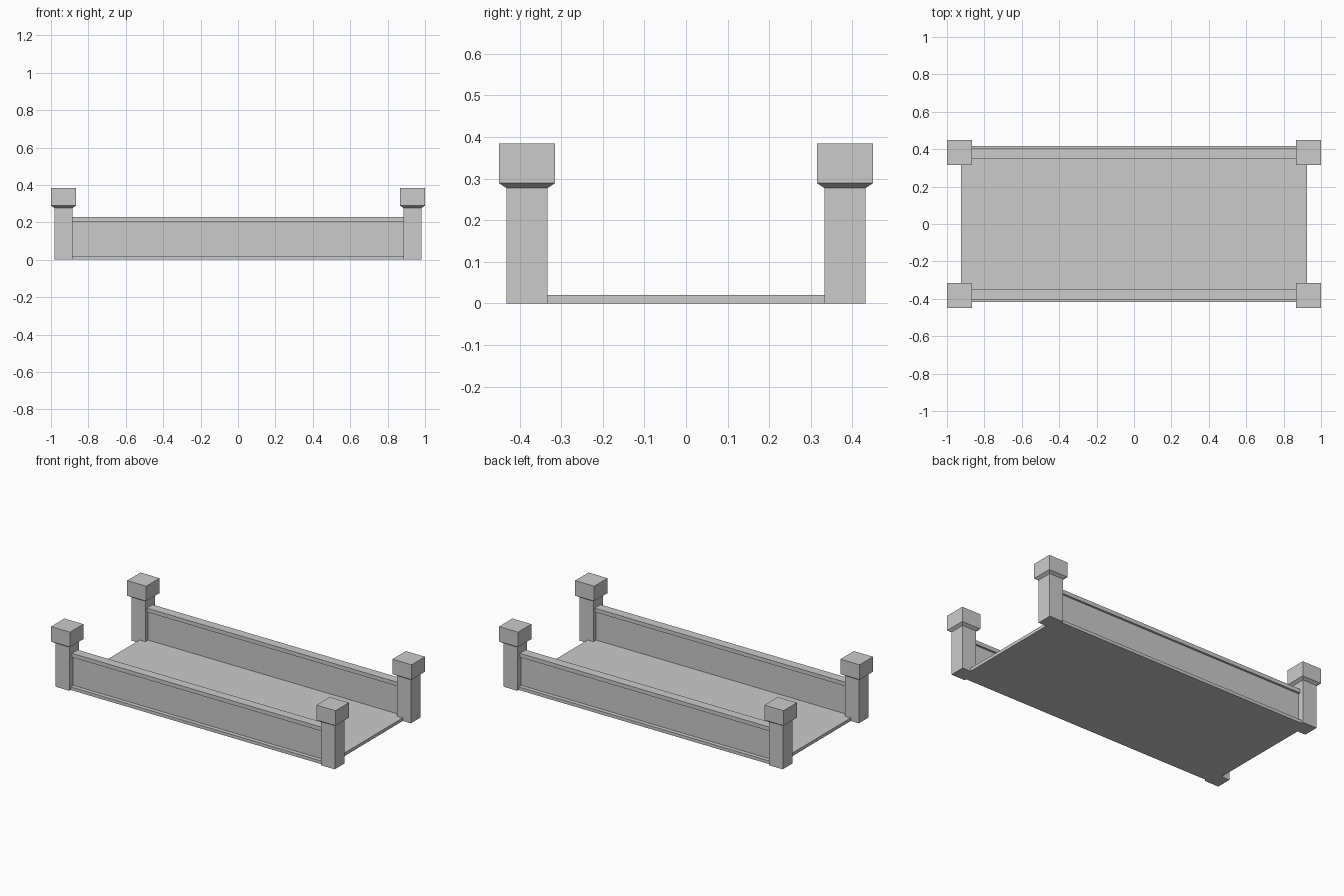
import bpy
import bmesh

cube = bpy.data.objects.get("Cube")
if cube:
    bpy.data.objects.remove(cube, do_unlink=True)

# Single plain stone colour
stone = bpy.data.materials.new("grey_stone")
stone.use_nodes = True
GREY = (0.6, 0.6, 0.6, 1.0)
stone.diffuse_color = GREY
stone.node_tree.nodes["Principled BSDF"].inputs["Base Color"].default_value = GREY


def make_object(name, bm):
    bmesh.ops.recalc_face_normals(bm, faces=bm.faces[:])
    mesh = bpy.data.meshes.new(name)
    bm.to_mesh(mesh)
    bm.free()
    mesh.materials.append(stone)
    obj = bpy.data.objects.new(name, mesh)
    bpy.context.collection.objects.link(obj)
    return obj


def box(name, size, centre):
    bm = bmesh.new()
    bmesh.ops.create_cube(bm, size=1)
    bmesh.ops.scale(bm, vec=size, verts=bm.verts)
    bmesh.ops.translate(bm, vec=centre, verts=bm.verts)
    return make_object(name, bm)


def square_post(name, x, y, profile):
    """Stack square rings given as (half width, height) and skin them."""
    bm = bmesh.new()
    rings = []
    for half, z in profile:
        corners = ((-1, -1), (1, -1), (1, 1), (-1, 1))
        rings.append([bm.verts.new((x + half * i, y + half * j, z)) for i, j in corners])
    bm.faces.new(rings[0])
    bm.faces.new(rings[-1])
    for low, high in zip(rings, rings[1:]):
        for i in range(4):
            j = (i + 1) % 4
            bm.faces.new((low[i], low[j], high[j], high[i]))
    return make_object(name, bm)


# Floor slab
box("floor_slab", (1.85, 0.836, 0.02), (0, 0, 0.01))

# Side walls with an overhanging top rail
for side, s in (("front", -1), ("back", 1)):
    box(side + "_wall", (1.80, 0.032, 0.19), (0, s * 0.376, 0.11))
    box(side + "_rail", (1.80, 0.058, 0.025), (0, s * 0.376, 0.2155))

# Corner posts with flared caps
post_profile = ((0.049, 0), (0.049, 0.277), (0.067, 0.289), (0.067, 0.384))
for side, s in (("front", -1), ("back", 1)):
    for hand, h in (("right", -1), ("left", 1)):
        square_post(f"{side}_{hand}_post", h * 0.933, s * 0.382, post_profile)
